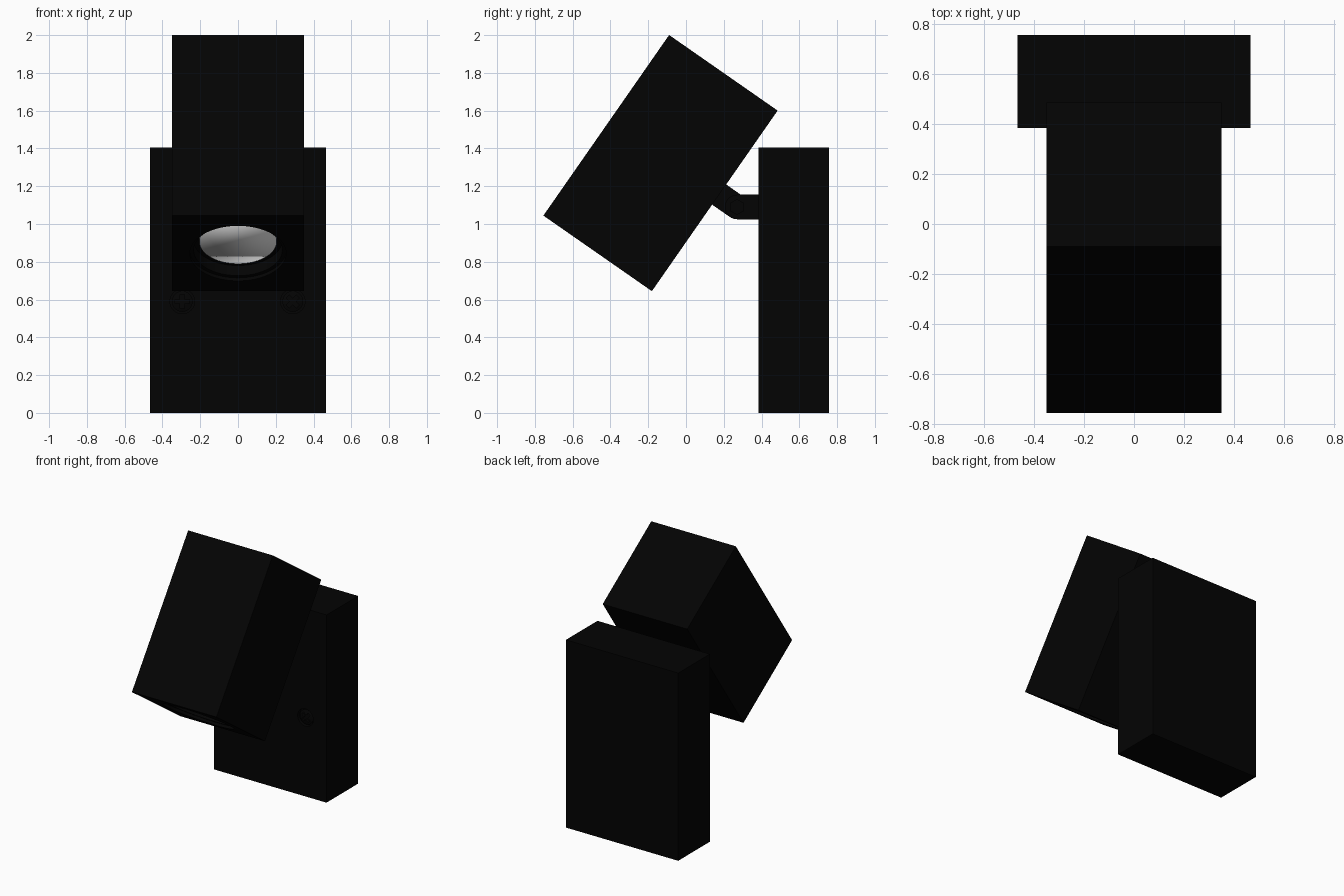
import bpy, bmesh, math
from mathutils import Matrix, Vector

if "Cube" in bpy.data.objects:
    bpy.data.objects.remove(bpy.data.objects["Cube"], do_unlink=True)


def material(name, rgb):
    m = bpy.data.materials.new(name)
    m.use_nodes = True
    m.diffuse_color = (*rgb, 1)
    m.node_tree.nodes["Principled BSDF"].inputs["Base Color"].default_value = (*rgb, 1)
    return m


BLACK = material("matte black", (0.001, 0.001, 0.001))
GLASS = material("lens white", (0.8, 0.8, 0.8))

# Tilted frame of the lamp head: local -z is the light direction
TILT = Matrix.Translation((0, -0.135, 1.3225)) @ Matrix.Rotation(math.radians(-34.85), 4, "X")
FORWARD = Matrix.Rotation(math.radians(90), 4, "X")    # local z -> -y
SIDEWAYS = Matrix.Rotation(math.radians(90), 4, "Y")   # local z -> +x
PIVOT = Vector((0, 0.27, 1.09))
WALL_FRONT = 0.383


def finish(name, bm, matrix, mat=BLACK, smooth_angle=0):
    bmesh.ops.recalc_face_normals(bm, faces=bm.faces)
    me = bpy.data.meshes.new(name)
    bm.to_mesh(me)
    bm.free()
    me.transform(matrix)
    me.materials.append(mat)
    ob = bpy.data.objects.new(name, me)
    bpy.context.collection.objects.link(ob)
    if smooth_angle:
        activate(ob)
        bpy.ops.object.shade_smooth_by_angle(angle=math.radians(smooth_angle))
    return ob


def activate(ob):
    bpy.ops.object.select_all(action="DESELECT")
    ob.select_set(True)
    bpy.context.view_layer.objects.active = ob


def box(name, size, matrix):
    bm = bmesh.new()
    bmesh.ops.create_cube(bm, size=1)
    bmesh.ops.scale(bm, vec=size, verts=bm.verts)
    return finish(name, bm, matrix)


def lathe(name, profile, matrix, steps=48):
    """Spin (radius, height) points around local z."""
    bm = bmesh.new()
    verts = [bm.verts.new((r, 0, z)) for r, z in profile]
    edges = [bm.edges.new(pair) for pair in zip(verts, verts[1:])]
    bmesh.ops.spin(bm, geom=verts + edges, axis=(0, 0, 1), cent=(0, 0, 0),
                   angle=math.tau, steps=steps)
    bmesh.ops.remove_doubles(bm, verts=bm.verts, dist=0.0001)
    return finish(name, bm, matrix, smooth_angle=35)


def cut(target, cutter):
    mod = target.modifiers.new("cut", "BOOLEAN")
    mod.operation = "DIFFERENCE"
    mod.solver = "EXACT"
    mod.object = cutter
    activate(target)
    bpy.ops.object.modifier_apply(modifier=mod.name)
    bpy.data.objects.remove(cutter, do_unlink=True)


def lug(name, length, thickness, offset, matrix):
    """Flat arm running from local -y to a rounded end at the origin."""
    r = 0.065
    outline = [(-length, r), (-length, -r)]
    outline += [(r * math.cos(a), r * math.sin(a))
                for a in (math.pi * (i / 12 - 0.5) for i in range(13))]
    bm = bmesh.new()
    face = bm.faces.new([bm.verts.new((offset - thickness / 2, y, z)) for y, z in outline])
    ext = bmesh.ops.extrude_face_region(bm, geom=[face])["geom"]
    bmesh.ops.translate(bm, vec=(thickness, 0, 0),
                        verts=[v for v in ext if isinstance(v, bmesh.types.BMVert)])
    return finish(name, bm, matrix, smooth_angle=35)


# Wall box
wall_box = box("wall_box", (0.93, 0.373, 1.405), Matrix.Translation((0, 0.5695, 0.7025)))

# Countersunk cross-head screws on the wall box front
for side, x, turn in (("right", -0.295, 0), ("left", 0.29, 45)):
    place = Matrix.Translation((x, WALL_FRONT, 0.59)) @ FORWARD
    cut(wall_box, lathe("pocket", [(0, 0.02), (0.065, 0.02), (0.065, -0.03), (0, -0.03)], place))
    screw = lathe(side + "_screw", [(0, 0), (0.03, -0.003), (0.055, -0.012),
                                   (0.055, -0.035), (0, -0.035)], place, steps=32)
    for angle in (turn, turn + 90):
        cut(screw, box("slot", (0.075, 0.022, 0.04),
                       place @ Matrix.Rotation(math.radians(angle), 4, "Z")))

# Lamp head with a stepped opening
head = box("lamp_head", (0.70, 0.70, 1.165), TILT)
opening = TILT @ Matrix.Translation((0, 0, -0.5825))
cut(head, lathe("bore", [(0, -0.05), (0.255, -0.05), (0.255, 0.02), (0.235, 0.02),
                         (0.235, 0.085), (0, 0.085)], opening, steps=64))
activate(head)
bpy.ops.object.shade_smooth_by_angle(angle=math.radians(35))

# Lens disc, shaded softly across its rim
lens = bmesh.new()
bmesh.ops.create_cone(lens, cap_ends=True, segments=48, radius1=0.205, radius2=0.205, depth=0.02)
finish("lens", lens, opening @ Matrix.Translation((0, 0, 0.085)), GLASS, smooth_angle=180)

# Hinge: tongue on the head between two ears on the wall box
to_head = Matrix.Translation(PIVOT) @ TILT.to_3x3().to_4x4()
lug("head_tongue", 0.125, 0.06, 0, to_head @ Matrix.Rotation(0, 4, "X"))
to_wall = Matrix.Translation(PIVOT) @ Matrix.Rotation(math.pi, 4, "Z")
for side, x in (("right", 0.05), ("left", -0.05)):
    lug(side + "_wall_ear", 0.125, 0.038, x, to_wall)

# Hinge bolt with a round head and a hex nut
bolt = Matrix.Translation(PIVOT) @ SIDEWAYS
lathe("hinge_bolt", [(0, -0.09), (0.03, -0.09), (0.04, -0.08), (0.04, -0.068), (0.02, -0.068),
                     (0.02, 0.085), (0, 0.085)], bolt, steps=24)
lathe("hinge_nut", [(0, 0.068), (0.042, 0.068), (0.042, 0.09), (0, 0.09)], bolt, steps=6)
